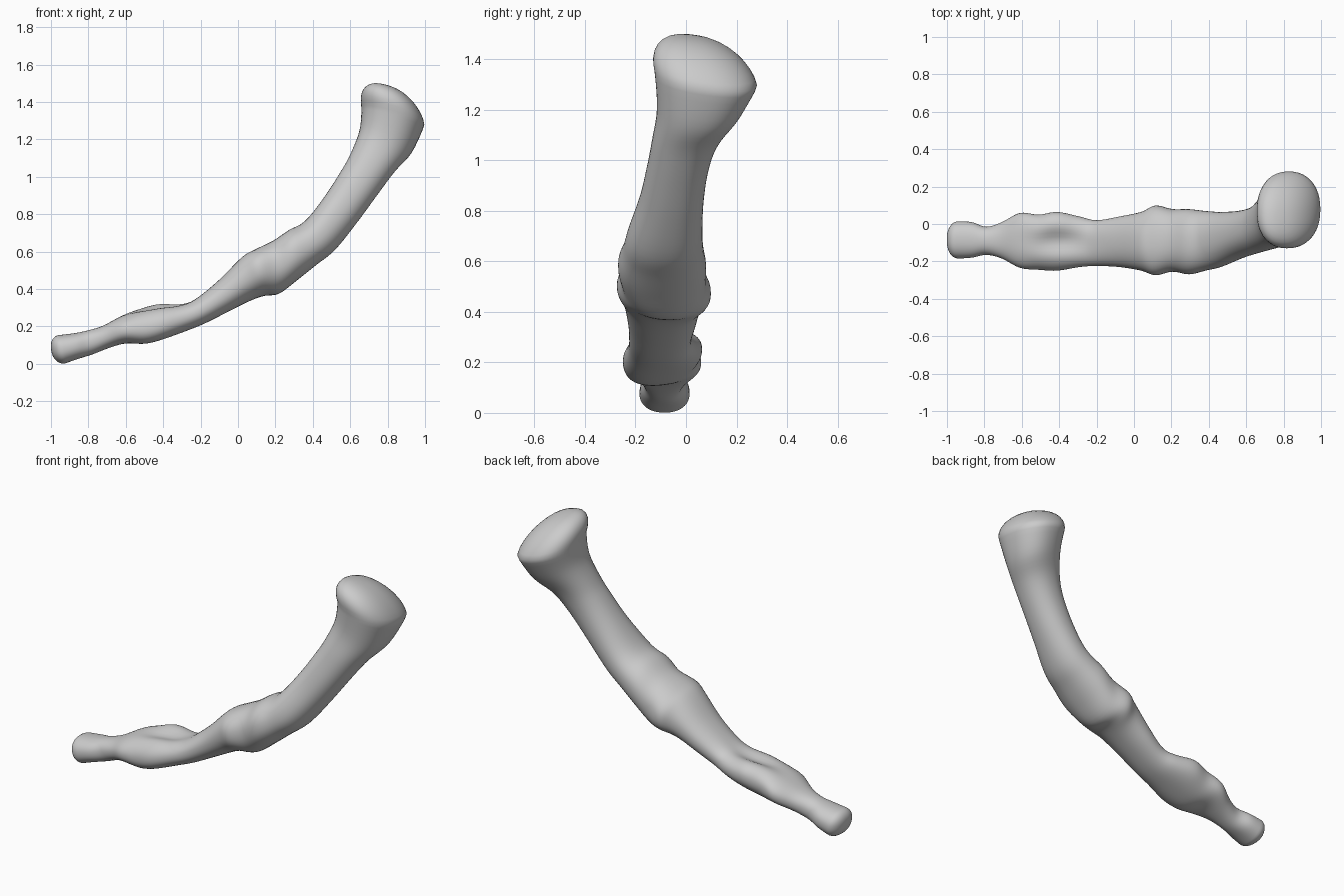
import bpy, bmesh, math
from mathutils import Vector

cube = bpy.data.objects.get("Cube")
if cube:
    bpy.data.objects.remove(cube, do_unlink=True)

SIDES = 48      # points around each ring
STEPS = 5       # rings between two sections
CAP_RINGS = 9   # rings in each rounded end

# Sections along the bone: upper x, z; lower x, z; front y, back y
SECTIONS = [
    (-.95, .155, -.93, 0, -.185, .015),
    (-.87, .165, -.86, .025, -.18, .01),
    (-.8, .18, -.78, .05, -.165, -.015),
    (-.72, .205, -.69, .085, -.185, .01),
    (-.62, .26, -.6, .11, -.235, .06),
    (-.52, .3, -.5, .11, -.245, .05),
    (-.42, .325, -.4, .135, -.25, .065),
    (-.3, .33, -.28, .175, -.23, .04),
    (-.22, .355, -.18, .215, -.225, .02),
    (-.1, .45, -.06, .275, -.23, .04),
    (.02, .57, .06, .335, -.25, .065),
    (.09, .61, .14, .365, -.275, .1),
    (.19, .66, .22, .375, -.255, .08),
    (.27, .715, .32, .45, -.27, .08),
    (.34, .75, .42, .53, -.25, .07),
    (.4, .81, .52, .61, -.23, .065),
    (.48, .92, .64, .76, -.185, .07),
    (.55, 1.03, .75, .91, -.155, .09),
    (.6, 1.12, .84, 1.03, -.135, .13),
    (.65, 1.25, .93, 1.13, -.115, .21),
    (.66, 1.37, 1, 1.28, -.125, .285),
]


def bump(value, centre, width):
    return math.exp(-((value - centre) / width) ** 2)


def smooth_between(a, b, c, d, t):
    """Catmull-Rom blend from section b to section c."""
    return tuple(
        q + t / 2 * (r - p + t * (2 * p - 5 * q + 4 * r - s + t * (3 * (q - r) + s - p)))
        for p, q, r, s in zip(a, b, c, d))


def rounded(value):
    """Slightly squared circle coordinate."""
    return math.copysign(abs(value) ** .9, value)


def ring_points(section):
    ux, uz, lx, lz, front, back = section
    centre = Vector(((ux + lx) / 2, (front + back) / 2, (uz + lz) / 2))
    up = Vector((ux - lx, 0, uz - lz)) / 2
    half_width = (back - front) / 2
    # Sideways lean of the ridges and the head
    lean = .15 * bump(centre.x, -.45, .15) - .08 * bump(centre.x, .12, .12)
    lean -= .15 * bump(centre.x, .85, .1)
    points = []
    for i in range(SIDES):
        angle = math.tau * i / SIDES
        across = half_width * rounded(math.cos(angle))
        height = rounded(math.sin(angle))
        point = centre + up * height + Vector((0, across, lean * across))
        # Shallow trough along the upper face
        if height > 0:
            point.z -= .04 * height * bump(centre.x, -.4, .13) * bump(across, 0, .06)
        points.append(point)
    return points


def cap_rings(points, offset):
    """Domed rings that close an end, moving toward its tip."""
    centre = sum(points, Vector()) / len(points)
    rings = []
    for i in range(1, CAP_RINGS):
        angle = math.pi / 2 * i / CAP_RINGS
        shrink = math.cos(angle) ** .85
        rings.append([centre + (p - centre) * shrink + offset * math.sin(angle)
                      for p in points])
    return rings, centre + offset


# Shaft rings
padded = [SECTIONS[0]] + SECTIONS + [SECTIONS[-1]]
rings = []
for k in range(len(SECTIONS) - 1):
    for j in range(STEPS):
        rings.append(ring_points(smooth_between(*padded[k:k + 4], j / STEPS)))
rings.append(ring_points(SECTIONS[-1]))

# Rounded small end and large head
low_rings, low_tip = cap_rings(rings[0], Vector((-.06, 0, 0)))
high_rings, high_tip = cap_rings(rings[-1], Vector((-.04, -.05, .165)))
rings = low_rings[::-1] + rings + high_rings

# Skin the rings
bm = bmesh.new()
loops = [[bm.verts.new(p) for p in ring] for ring in rings]
for lower, upper in zip(loops, loops[1:]):
    for i in range(SIDES):
        n = (i + 1) % SIDES
        bm.faces.new((lower[i], lower[n], upper[n], upper[i]))
for loop, tip in ((loops[0], low_tip), (loops[-1], high_tip)):
    apex = bm.verts.new(tip)
    for i in range(SIDES):
        bm.faces.new((loop[i], loop[(i + 1) % SIDES], apex))
bmesh.ops.recalc_face_normals(bm, faces=bm.faces)
for face in bm.faces:
    face.smooth = True

mesh = bpy.data.meshes.new("bone")
bm.to_mesh(mesh)
bm.free()
bone = bpy.data.objects.new("bone", mesh)
bpy.context.collection.objects.link(bone)

# Soften the joins between sections
soften = bone.modifiers.new("soften", 'SMOOTH')
soften.factor = .5
soften.iterations = 3

grey = bpy.data.materials.new("plain grey")
grey.use_nodes = True
colour = (.6, .6, .6, 1)
grey.diffuse_color = colour
grey.node_tree.nodes["Principled BSDF"].inputs["Base Color"].default_value = colour
mesh.materials.append(grey)
